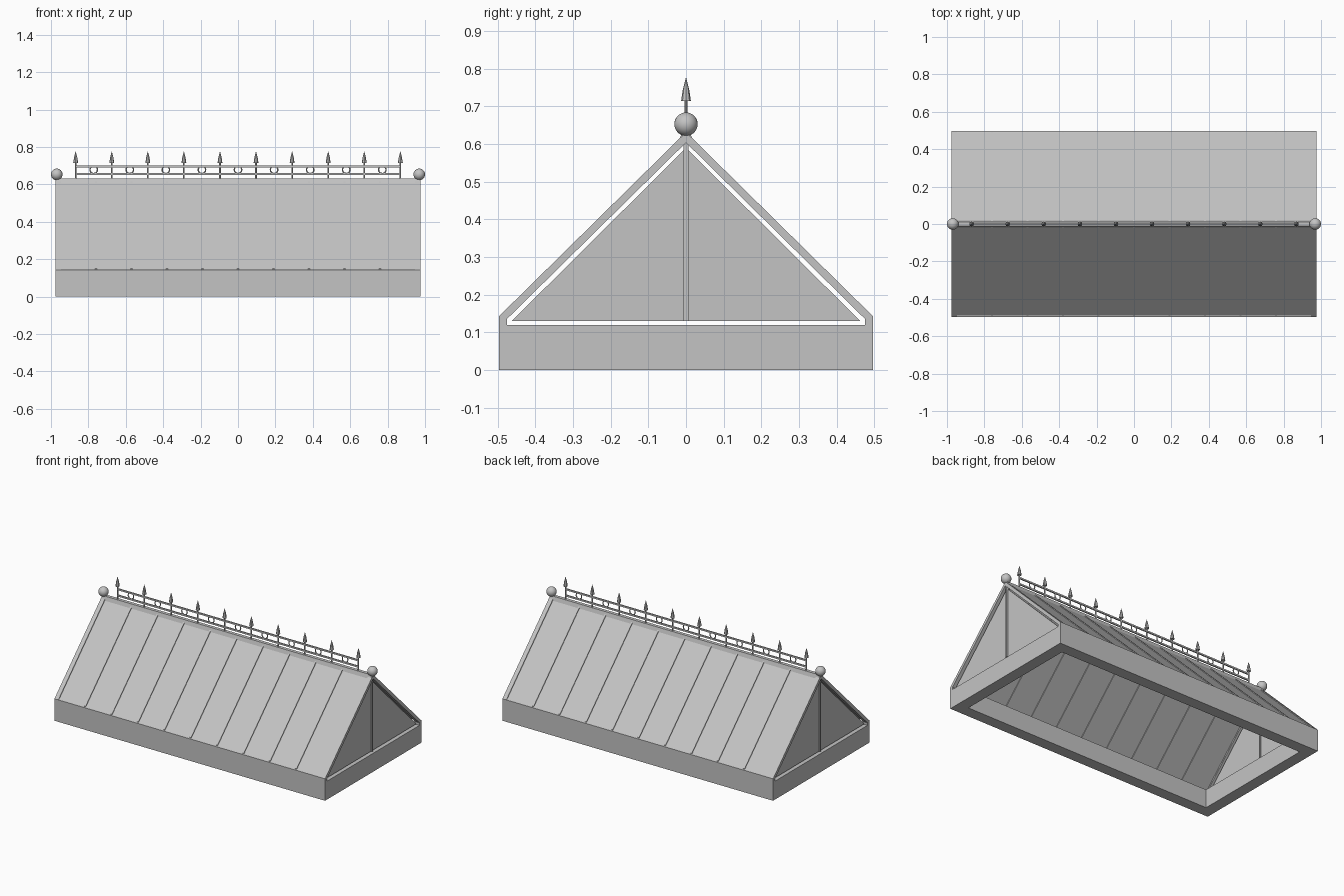
import bpy, bmesh, math
from mathutils import Matrix, Vector

if "Cube" in bpy.data.objects:
    bpy.data.objects.remove(bpy.data.objects["Cube"])

grey = bpy.data.materials.new("painted grey")
grey.diffuse_color = (0.55, 0.55, 0.55, 1)
grey.use_nodes = True
grey.node_tree.nodes["Principled BSDF"].inputs["Base Color"].default_value = grey.diffuse_color


def finish(bm, name, smooth=False):
    bmesh.ops.recalc_face_normals(bm, faces=bm.faces)
    me = bpy.data.meshes.new(name)
    bm.to_mesh(me)
    bm.free()
    me.materials.append(grey)
    ob = bpy.data.objects.new(name, me)
    bpy.context.collection.objects.link(ob)
    if smooth:
        for p in me.polygons:
            p.use_smooth = True
    return ob


def prism(bm, profile, x0, x1):
    """Extrude a (y, z) outline along x."""
    a = [bm.verts.new((x0, y, z)) for y, z in profile]
    b = [bm.verts.new((x1, y, z)) for y, z in profile]
    bm.faces.new(a)
    bm.faces.new(b[::-1])
    n = len(a)
    for i in range(n):
        j = (i + 1) % n
        bm.faces.new((a[i], b[i], b[j], a[j]))


def box(bm, x0, x1, y0, y1, z0, z1):
    prism(bm, [(y0, z0), (y1, z0), (y1, z1), (y0, z1)], x0, x1)


def cone(bm, x, z0, z1, r0, r1, sides=8):
    m = Matrix.Translation((x, 0, (z0 + z1) / 2))
    bmesh.ops.create_cone(bm, cap_ends=True, segments=sides, radius1=r0,
                          radius2=r1, depth=z1 - z0, matrix=m)


HX, HY, WALL = 0.975, 0.497, 0.075


def slope(side, top, bottom, y0=0.0, y1=0.49):
    """Outline of a sloping layer, offsets measured down from the roof line."""
    z = lambda y, d: 0.632 - 0.985 * y - d
    return [(side * y0, z(y0, top)), (side * y1, z(y1, top)),
            (side * y1, z(y1, bottom)), (side * y0, z(y0, bottom))]


# Base kerb: open rectangular ring
bm = bmesh.new()
rings = []
for hx, hy in ((HX, HY), (HX - WALL, HY - WALL)):
    for z in (0, 0.12):
        rings.append([bm.verts.new((sx * hx, sy * hy, z))
                      for sx, sy in ((-1, -1), (1, -1), (1, 1), (-1, 1))])
ob_, ot, ib, it = rings
for p, q in ((ob_, ot), (ot, it), (it, ib), (ib, ob_)):
    for i in range(4):
        j = (i + 1) % 4
        bm.faces.new((p[i], p[j], q[j], q[i]))
finish(bm, "base_kerb")

# Roof panes, glazing bars, end rafters and eaves on both slopes
panes, bars, rafters, eaves = (bmesh.new() for _ in range(4))
for s in (-1, 1):
    prism(panes, slope(s, 0.007, 0.014), -HX + 0.004, HX - 0.004)
    for i in range(-4, 5):
        prism(bars, slope(s, 0.0, 0.022), i * 0.19 - 0.005, i * 0.19 + 0.005)
    for e in (-1, 1):
        prism(rafters, slope(s, 0.0, 0.028, 0, 0.497),
              *sorted((e * HX, e * 0.947)))
    prism(eaves, [(s * 0.497, 0.12), (s * 0.497, 0.143),
                  (s * 0.487, 0.147), (s * 0.475, 0.135), (s * 0.475, 0.12)], -HX, HX)
finish(panes, "roof_panes")
finish(bars, "glazing_bars")
finish(rafters, "end_rafters")
finish(eaves, "eaves_rails")

# Gable panes and centre posts
gables, posts = bmesh.new(), bmesh.new()
for e in (-1, 1):
    prism(gables, [(-0.463, 0.13), (0.463, 0.13), (0, 0.59)],
          e * 0.955, e * 0.961)
    box(posts, *sorted((e * 0.95, e * 0.97)), -0.006, 0.006, 0.13, 0.605)
finish(gables, "gable_panes")
finish(posts, "gable_posts")

# Ridge cap
bm = bmesh.new()
prism(bm, [(-0.02, 0.603), (0.02, 0.603), (0.013, 0.625),
           (0.011, 0.632), (-0.011, 0.632), (-0.013, 0.625)], -0.97, 0.97)
finish(bm, "ridge_cap")

# Cresting rails
bm = bmesh.new()
for z in (0.655, 0.696):
    box(bm, -0.868, 0.868, -0.004, 0.004, z - 0.005, z + 0.005)
finish(bm, "cresting_rails")

# Cresting spikes with pointed heads
bm = bmesh.new()
STEP = 1.736 / 9
for i in range(10):
    x = -0.868 + i * STEP
    cone(bm, x, 0.625, 0.72, 0.0045, 0.0045)
    cone(bm, x, 0.715, 0.745, 0.013, 0.0085)
    cone(bm, x, 0.745, 0.776, 0.0085, 0.0005)
finish(bm, "cresting_spikes")

# Rings between the spikes
bm = bmesh.new()
N, M = 16, 6
for i in range(9):
    cx = -0.868 + (i + 0.5) * STEP
    grid = []
    for a in range(N):
        t = 2 * math.pi * a / N
        row = []
        for b in range(M):
            u = 2 * math.pi * b / M
            r = 0.02 + 0.0035 * math.cos(u)
            row.append(bm.verts.new((cx + r * math.cos(t), 0.0035 * math.sin(u),
                                     0.678 + r * math.sin(t))))
        grid.append(row)
    for a in range(N):
        for b in range(M):
            c, d = (a + 1) % N, (b + 1) % M
            bm.faces.new((grid[a][b], grid[c][b], grid[c][d], grid[a][d]))
finish(bm, "cresting_rings", True)

# Ball finials at the ridge ends
bm = bmesh.new()
for e in (-1, 1):
    bmesh.ops.create_uvsphere(bm, u_segments=24, v_segments=16, radius=0.031,
                              matrix=Matrix.Translation((e * 0.969, 0, 0.653)))
finish(bm, "ball_finials", True)
